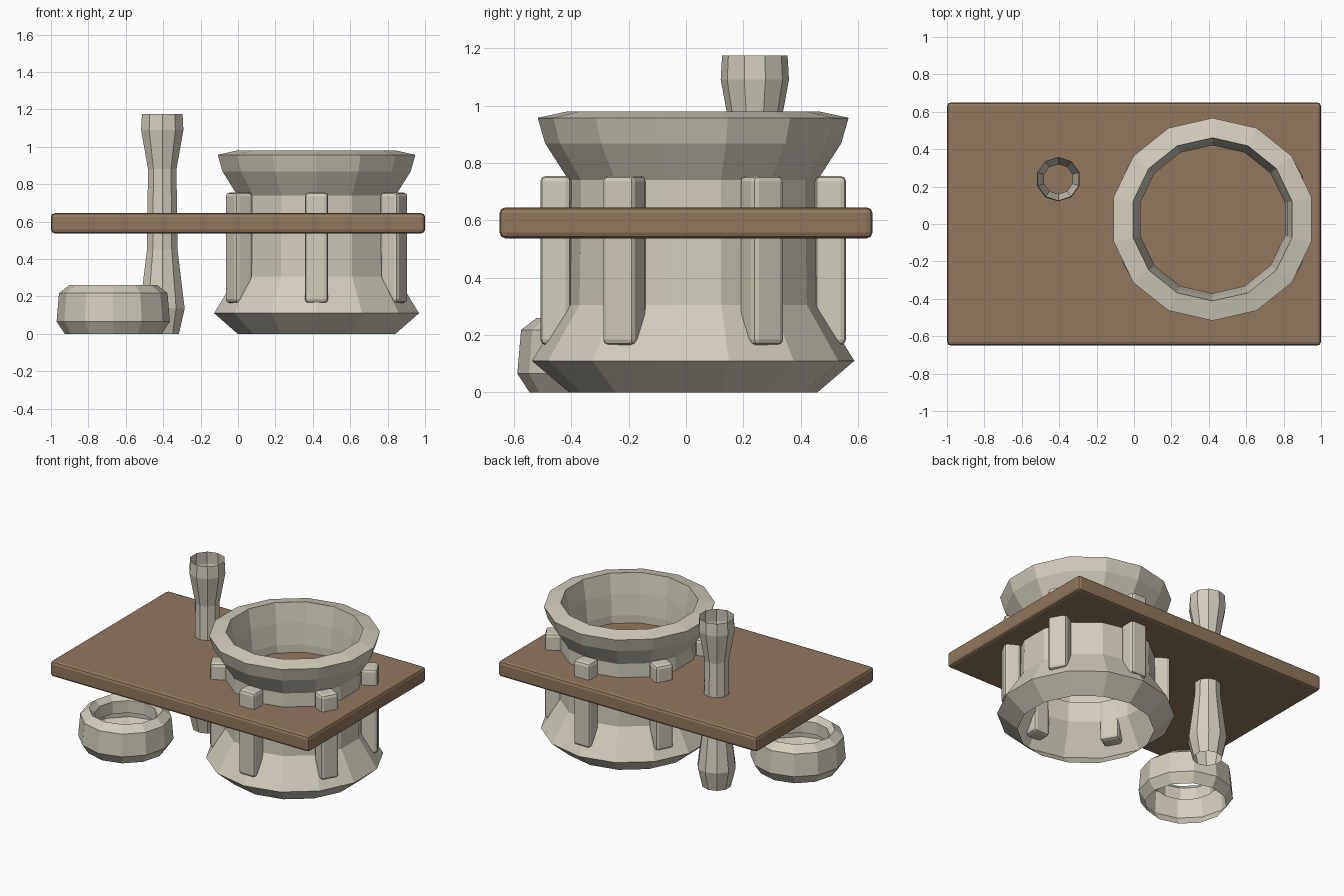
import bpy
import bmesh
from math import cos, sin, pi, radians

if "Cube" in bpy.data.objects:
    bpy.data.objects.remove(bpy.data.objects["Cube"], do_unlink=True)


def make_material(name, rgb):
    mat = bpy.data.materials.new(name)
    mat.use_nodes = True
    color = (*rgb, 1)
    mat.diffuse_color = color
    bsdf = mat.node_tree.nodes["Principled BSDF"]
    bsdf.inputs["Base Color"].default_value = color
    bsdf.inputs["Roughness"].default_value = 0.8
    return mat


stone = make_material("pale stone", (0.65, 0.61, 0.505))
wood = make_material("brown wood", (0.285, 0.187, 0.11))


def add_object(name, bm, mat, location):
    mesh = bpy.data.meshes.new(name)
    bmesh.ops.recalc_face_normals(bm, faces=bm.faces)
    bm.to_mesh(mesh)
    bm.free()
    mesh.materials.append(mat)
    obj = bpy.data.objects.new(name, mesh)
    obj.location = location
    bpy.context.collection.objects.link(obj)
    return obj


def lathe(name, profile, sides, center, mat):
    """Open faceted shell turned from (radius, height) points."""
    bm = bmesh.new()
    rings = []
    for r, z in profile:
        angles = [pi / 2 + 2 * pi * i / sides for i in range(sides)]
        rings.append([bm.verts.new((r * cos(a), r * sin(a), z)) for a in angles])
    for low, high in zip(rings, rings[1:]):
        for i in range(sides):
            j = (i + 1) % sides
            bm.faces.new((low[i], low[j], high[j], high[i]))
    return add_object(name, bm, mat, (*center, 0))


def rounded_box(name, size, location, bevel, mat, turn=0):
    bm = bmesh.new()
    bmesh.ops.create_cube(bm, size=1)
    bmesh.ops.scale(bm, vec=size, verts=bm.verts)
    obj = add_object(name, bm, mat, location)
    obj.rotation_euler.z = turn
    mod = obj.modifiers.new("Rounded edges", "BEVEL")
    mod.width = bevel
    mod.segments = 2
    return obj


# Wooden board
rounded_box("board", (2, 1.3, 0.108), (0, 0, 0.591), 0.02, wood)

# Large open mortar set through the board, with a straight inner wall
mortar_x, mortar_y = 0.42, 0.025
lathe("mortar",
      [(0.433, 0), (0.562, 0.11), (0.44, 0.305), (0.436, 0.54),
       (0.434, 0.74), (0.516, 0.868), (0.542, 0.957), (0.436, 0.98),
       (0.412, 0.845), (0.396, 0.7), (0.4, 0.42)],
      14, (mortar_x, mortar_y), stone)

# Six upright ribs around the mortar
inner, outer = 0.425, 0.533
for i in range(6):
    a = radians(30 + 60 * i)
    r = (inner + outer) / 2
    rounded_box(f"mortar_rib_{i + 1}", (outer - inner, 0.125, 0.59),
                (mortar_x + r * cos(a), mortar_y + r * sin(a), 0.46),
                0.02, stone, a)

# Slender pestle tube standing through the board
lathe("pestle",
      [(0.094, 0), (0.126, 0.135), (0.086, 0.45), (0.08, 0.88),
       (0.119, 1.09), (0.114, 1.175)],
      10, (-0.405, 0.24), stone)

# Small open ring bowl below the board, with a turned-in lip
lathe("small_bowl",
      [(0.26, 0), (0.303, 0.065), (0.29, 0.218), (0.235, 0.26),
       (0.2, 0.225), (0.2, 0.14)],
      12, (-0.667, -0.285), stone)
